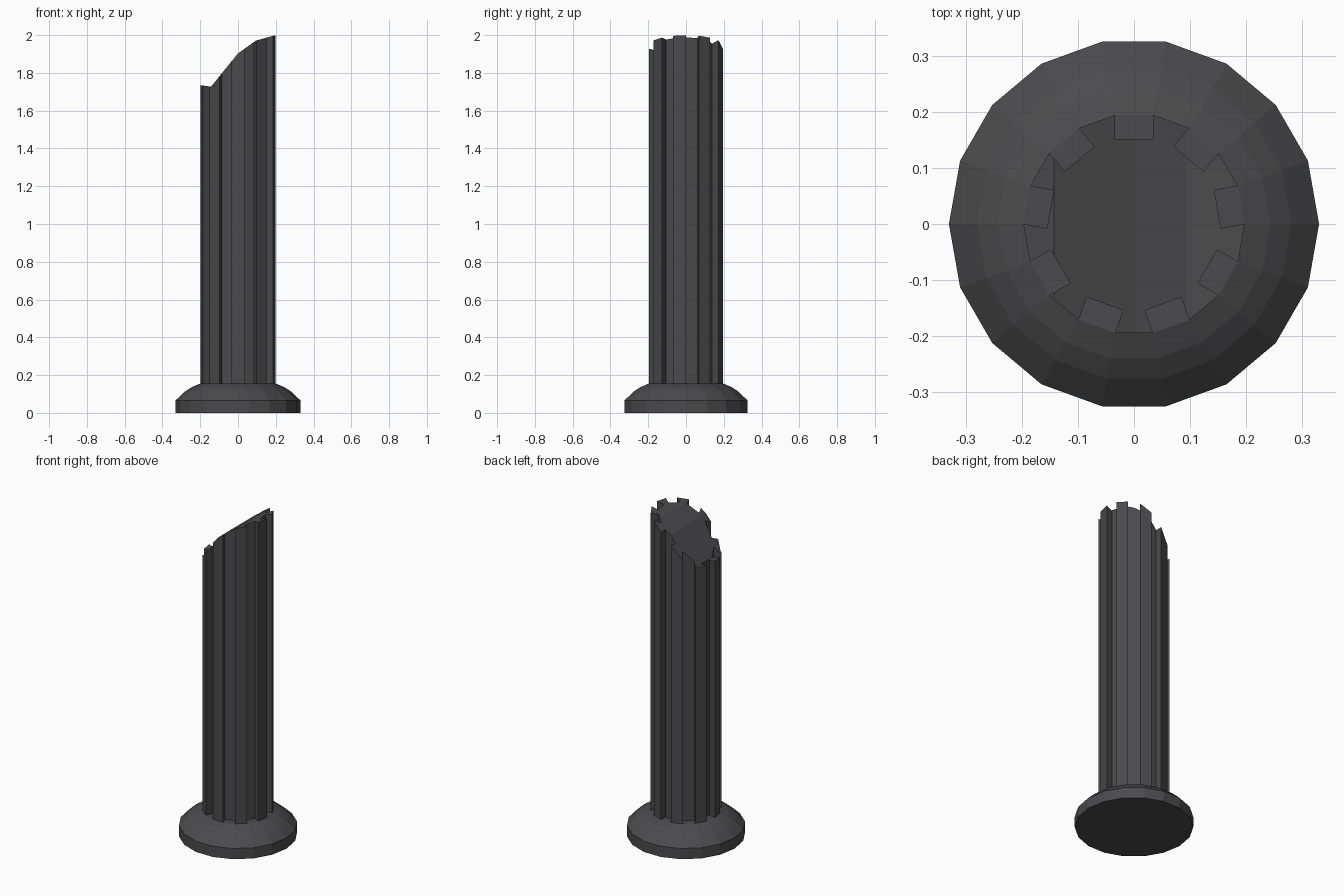
import bpy, bmesh, math
from mathutils import Vector

if "Cube" in bpy.data.objects:
    bpy.data.objects.remove(bpy.data.objects["Cube"])

N = 18            # sides of the column and base
R = 0.198         # outer radius of the shaft
FLUTE = 0.043     # depth of the flutes
Z0 = 0.156        # top of the base

stone = bpy.data.materials.new("dark grey stone")
stone.diffuse_color = (0.07, 0.07, 0.074, 1)
stone.use_nodes = True
stone.node_tree.nodes["Principled BSDF"].inputs["Base Color"].default_value = stone.diffuse_color


def ring_point(r, k, z=0.0):
    a = 2 * math.pi * k / N
    return Vector((r * math.cos(a), r * math.sin(a), z))


def finish(bm, name):
    bmesh.ops.recalc_face_normals(bm, faces=bm.faces)
    me = bpy.data.meshes.new(name)
    bm.to_mesh(me)
    bm.free()
    me.materials.append(stone)
    ob = bpy.data.objects.new(name, me)
    bpy.context.collection.objects.link(ob)
    return ob


# Base: rounded plinth turned from a profile
profile = [(0.331, 0.0), (0.331, 0.066), (0.281, 0.113), (0.244, 0.137), (R, Z0)]
bm = bmesh.new()
rings = [[bm.verts.new(ring_point(r, k, z)) for k in range(N)] for r, z in profile]
for lo, hi in zip(rings, rings[1:]):
    for k in range(N):
        j = (k + 1) % N
        bm.faces.new((lo[k], lo[j], hi[j], hi[k]))
bm.faces.new(rings[0])
bm.faces.new(rings[-1])
finish(bm, "base")

# Height of the broken top, as a broken line along x
BREAK = [(-0.2, 1.735), (-0.143, 1.727), (0.0, 1.903), (0.095, 1.971), (0.2, 2.0)]


def top_height(x):
    for (x0, z0), (x1, z1) in zip(BREAK, BREAK[1:]):
        if x <= x1:
            return z0 + (z1 - z0) * (x - x0) / (x1 - x0)
    return BREAK[-1][1]


# Shaft: core polygon plus a rib on every second side
bm = bmesh.new()
outer = [bm.verts.new(ring_point(R, k, Z0)) for k in range(N)]
inner = []
for k in range(N):
    mid = k + 0.5 if k % 2 == 0 else k - 0.5     # centre of the flute beside this corner
    inner.append(bm.verts.new(outer[k].co - ring_point(FLUTE, mid)))
bm.faces.new(inner)
for k in range(1, N, 2):
    j = (k + 1) % N
    bm.faces.new((inner[k], outer[k], outer[j], inner[j]))

# Split the cross-section along the fold lines of the break
for x, _ in BREAK[1:-1]:
    bmesh.ops.bisect_plane(bm, geom=bm.verts[:] + bm.edges[:] + bm.faces[:],
                           plane_co=(x, 0, 0), plane_no=(1, 0, 0), dist=1e-5)

# Raise the cross-section to the slanted break
ext = bmesh.ops.extrude_face_region(bm, geom=bm.faces[:], use_keep_orig=True)
for v in ext["geom"]:
    if isinstance(v, bmesh.types.BMVert):
        v.co.z = top_height(v.co.x)

# Remove the hidden underside resting on the base
under = [f for f in bm.faces if all(abs(v.co.z - Z0) < 1e-4 for v in f.verts)]
bmesh.ops.delete(bm, geom=under, context='FACES')
finish(bm, "broken_fluted_shaft")
